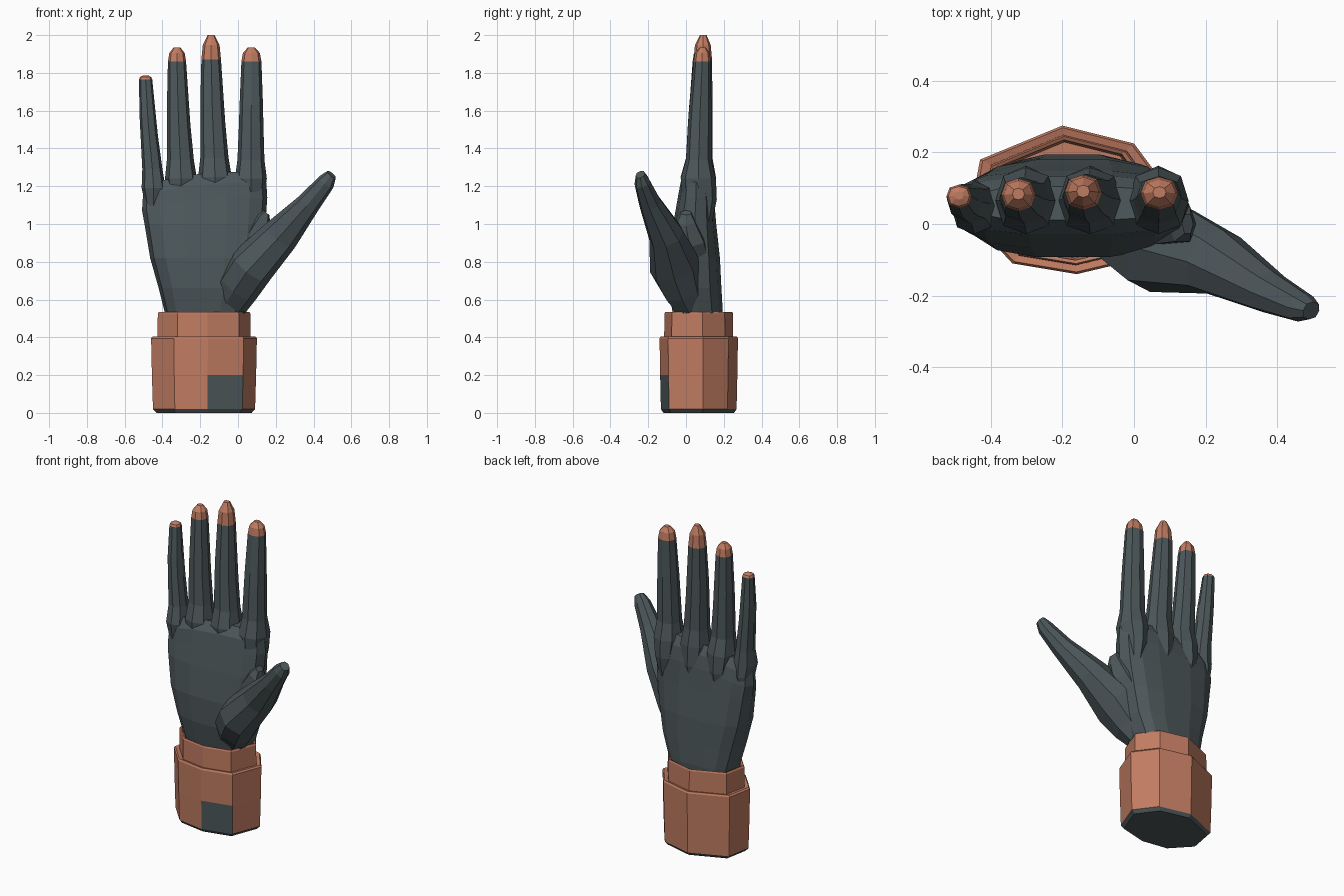
import bpy, bmesh, math
from mathutils import Vector

if "Cube" in bpy.data.objects:
    bpy.data.objects.remove(bpy.data.objects["Cube"])


def material(name, rgb):
    m = bpy.data.materials.new(name)
    m.diffuse_color = (*rgb, 1)
    m.use_nodes = True
    m.node_tree.nodes["Principled BSDF"].inputs["Base Color"].default_value = m.diffuse_color
    return m


DARK = material("dark slate", (0.073, 0.095, 0.102))
COPPER = material("copper", (0.53, 0.20, 0.12))


def loft(name, rings, rule=lambda layer, side, c: 0):
    """Skin a list of equal-length point rings, capped at both ends, flat shaded.
    rule(layer, side, centre) gives each face its material index (0 dark, 1 copper)."""
    bm = bmesh.new()
    vs = [[bm.verts.new(p) for p in r] for r in rings]
    n = len(rings[0])
    faces = []
    for k in range(len(vs) - 1):
        for i in range(n):
            j = (i + 1) % n
            faces.append((bm.faces.new((vs[k][i], vs[k][j], vs[k + 1][j], vs[k + 1][i])), k, i))
    faces.append((bm.faces.new(vs[0][::-1]), -1, -1))
    faces.append((bm.faces.new(vs[-1]), len(vs) - 1, -1))
    for f, k, i in faces:
        f.material_index = rule(k, i, f.calc_center_median())
    bmesh.ops.recalc_face_normals(bm, faces=bm.faces[:])
    me = bpy.data.meshes.new(name)
    bm.to_mesh(me)
    bm.free()
    me.materials.append(DARK)
    me.materials.append(COPPER)
    ob = bpy.data.objects.new(name, me)
    bpy.context.collection.objects.link(ob)
    return ob


def oval(c, u, v, n=8, p=0.85):
    """Ring of n points around c, spanned by half-axes u and v; p < 1 is boxier."""
    def sp(t):
        return math.copysign(abs(t) ** p, t)
    return [Vector(c) + Vector(u) * sp(math.cos(2 * math.pi * i / n))
            + Vector(v) * sp(math.sin(2 * math.pi * i / n)) for i in range(n)]


def box_ring(z, x0, x1, y0, y1, n=8, p=0.85):
    return oval(((x0 + x1) / 2, (y0 + y1) / 2, z), ((x1 - x0) / 2, 0, 0),
                (0, (y1 - y0) / 2, 0), n, p)


# Palm and wrist
palm = [box_ring(*r, n=14, p=0.7) for r in (
    (0.42, -0.37, 0.03, -0.05, 0.19),
    (0.54, -0.39, 0.045, -0.075, 0.197),
    (0.66, -0.42, 0.09, -0.095, 0.19),
    (0.82, -0.465, 0.12, -0.095, 0.182),
    (1.00, -0.495, 0.145, -0.07, 0.162),
    (1.14, -0.508, 0.155, -0.045, 0.15),
    (1.22, -0.503, 0.15, -0.03, 0.135),
    (1.275, -0.46, 0.11, 0.01, 0.105))]
for ring in palm[-3:]:          # the edge below the little finger sits lower
    for p in ring:
        p.z -= 0.22 * max(0, -0.2 - p.x)
loft("palm", palm)

# Fingers: base x, base half width, tip x, tip half width, root z, copper z, tip z, tip y range
FINGERS = {
    "little_finger": (-0.447, 0.062, -0.489, 0.035, 1.22, 1.765, 1.787, 0.045, 0.11),
    "ring_finger": (-0.302, 0.083, -0.323, 0.048, 1.27, 1.86, 1.935, 0.035, 0.128),
    "middle_finger": (-0.122, 0.087, -0.142, 0.052, 1.28, 1.87, 2.0, 0.04, 0.138),
    "index_finger": (0.068, 0.083, 0.071, 0.053, 1.27, 1.86, 1.935, 0.04, 0.132),
}
for name, (bx, bw, tx, tw, zr, zc, zt, ty0, ty1) in FINGERS.items():
    little = name == "little_finger"
    back = 0.125 if little else 0.163

    def section(z, t, wide, y0, y1):
        cx, hw = bx + (tx - bx) * t, wide
        return box_ring(z, cx - hw, cx + hw, y0, y1)

    yc, yh = (ty0 + ty1) / 2, (ty1 - ty0) / 2
    dome = zt - zc
    rings = [
        section(0.98, 0, bw * 0.45, 0.0, back - 0.03),
        section(1.13, 0, bw * 0.8, -0.02, back),
        section(zr - 0.03, 0, bw * 1.02, -0.028, back - 0.005),
        section(zr + 0.07, 0.15, bw * 0.86, 0.0, ty1 + 0.002),
        section(zr + 0.25, 0.55, bw * 0.4 + tw * 0.6, 0.01, ty1 + 0.002),
        section(zr + 0.36, 0.75, bw * 0.3 + tw * 0.7, 0.018, ty1 + 0.002),
        section(zc, 1, tw, ty0, ty1),
        section(zc + dome * 0.6, 1, tw * 0.85, yc - yh * 0.85, yc + yh * 0.85),
        section(zt, 1, tw * 0.35, yc - yh * 0.3, yc + yh * 0.4)]
    loft(name, rings, lambda k, i, c, zc=zc: int(c.z > zc))

# Thumb: centre, half width (across, in the front plane), half depth
across = Vector((0.78, 0, -0.62))
deep = Vector((0.22, 0.94, 0.26))
loft("thumb", [oval(c, across * w, deep * d) for c, w, d in (
    ((-0.07, 0.03, 0.57), 0.11, 0.08),
    ((0.00, -0.02, 0.67), 0.118, 0.115),
    ((0.075, -0.06, 0.78), 0.122, 0.138),
    ((0.225, -0.105, 0.94), 0.1, 0.095),
    ((0.375, -0.19, 1.11), 0.063, 0.06),
    ((0.467, -0.233, 1.222), 0.048, 0.042),
    ((0.495, -0.242, 1.262), 0.029, 0.026))])

# Web of skin between thumb and index finger
loft("thumb_web", [oval(c, across * w, (0, d, 0), 6) for c, w, d in (
    ((0.02, 0.04, 0.80), 0.09, 0.10),
    ((0.10, 0.02, 0.93), 0.085, 0.085),
    ((0.135, 0.0, 1.02), 0.05, 0.055),
    ((0.15, 0.0, 1.06), 0.02, 0.03))])

# Cuff: irregular eight-sided outline, stepped, with an open rim around the wrist
OUTLINE = [(-0.46, 0.02), (-0.34, -0.11), (-0.16, -0.14), (0.03, -0.095),
           (0.10, 0.09), (0.0, 0.225), (-0.20, 0.275), (-0.43, 0.18)]


def cuff_ring(z, s):
    cx, cy = -0.177, 0.065
    return [(cx + (x - cx) * s, cy + (y - cy) * s, z) for x, y in OUTLINE]


def cuff_colour(layer, side, c):
    if layer <= 0:                       # underside
        return 0
    return 0 if layer == 1 and side == 2 else 1   # dark patch on one front facet


loft("cuff", [cuff_ring(z, s) for z, s in (
    (0.0, 0.90), (0.02, 0.965), (0.20, 0.985), (0.395, 1.0), (0.405, 0.97), (0.40, 0.88),
    (0.525, 0.875), (0.535, 0.855), (0.53, 0.81), (0.46, 0.78))], cuff_colour)
